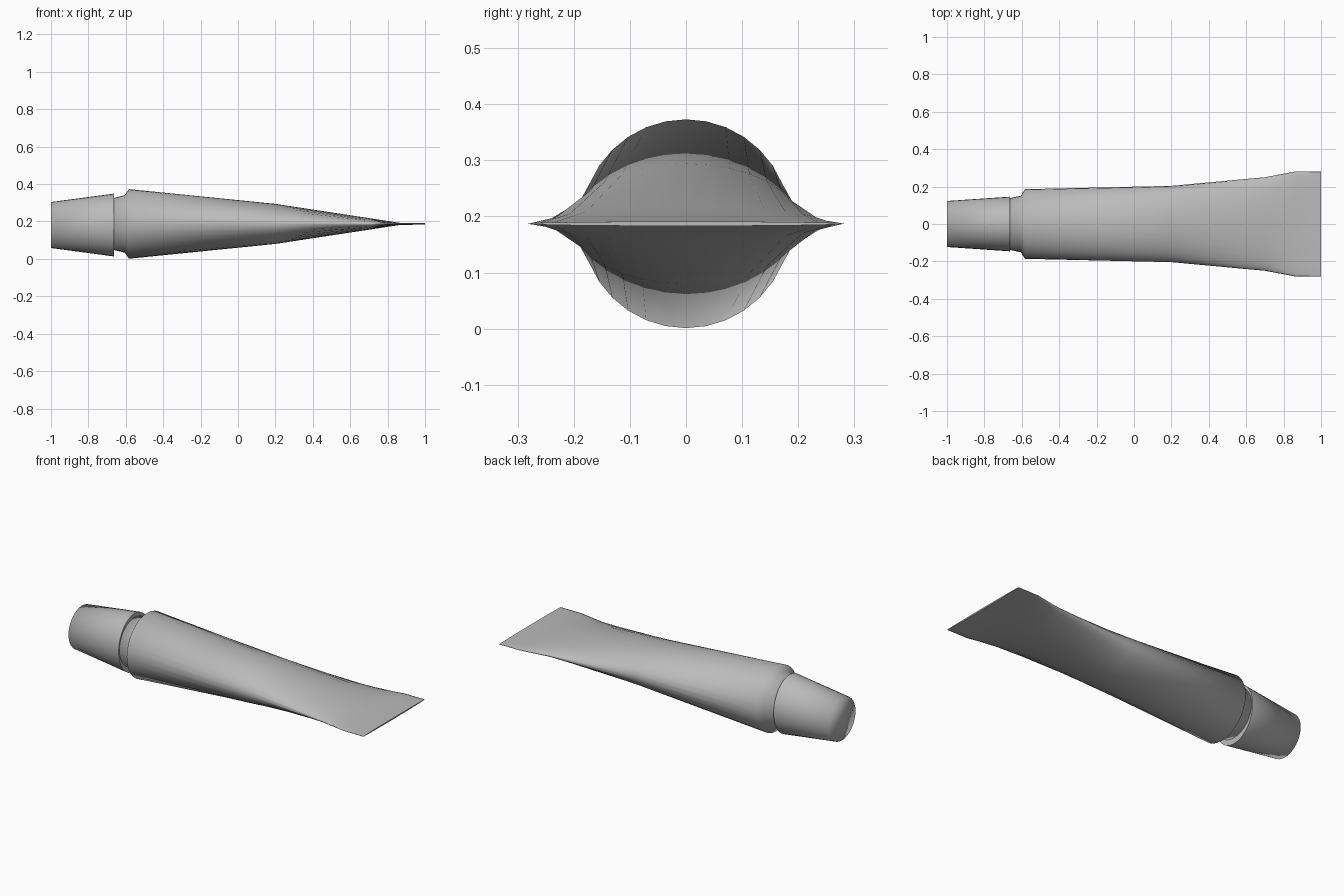
import bpy, bmesh, math

cube = bpy.data.objects.get("Cube")
if cube:
    bpy.data.objects.remove(cube, do_unlink=True)

SIDES = 32

grey = bpy.data.materials.new("matte grey")
grey.use_nodes = True
colour = (0.5, 0.5, 0.5, 1)
grey.diffuse_color = colour
grey.node_tree.nodes["Principled BSDF"].inputs["Base Color"].default_value = colour


def loft(name, sections, height, sharp_last=False):
    """Skin elliptical sections (x, half width, half height) along x and close both ends."""
    bm = bmesh.new()
    rings = []
    for x, wide, tall in sections:
        ring = []
        for i in range(SIDES):
            a = math.tau * i / SIDES
            ring.append(bm.verts.new((x, wide * math.cos(a), height + tall * math.sin(a))))
        rings.append(ring)
    for low, high in zip(rings, rings[1:]):
        for i in range(SIDES):
            j = (i + 1) % SIDES
            bm.faces.new((low[i], low[j], high[j], high[i]))
    bm.faces.new(rings[0])
    end = bm.faces.new(rings[-1])
    bmesh.ops.recalc_face_normals(bm, faces=bm.faces)
    for face in bm.faces:
        face.smooth = True
    if sharp_last:
        for edge in end.edges:
            edge.smooth = False
    mesh = bpy.data.meshes.new(name)
    bm.to_mesh(mesh)
    bm.free()
    mesh.materials.append(grey)
    obj = bpy.data.objects.new(name, mesh)
    bpy.context.collection.objects.link(obj)
    return obj


# Tube: neck, shoulder, round body flattening into the crimped end
loft("tube_body", [
    (-0.68, 0.135, 0.135),
    (-0.605, 0.151, 0.154),
    (-0.583, 0.186, 0.186),
    (0.2, 0.204, 0.107),
    (0.7, 0.25, 0.031),
    (0.87, 0.282, 0.005),
    (1.0, 0.282, 0.004),
], 0.187, sharp_last=True)

# Tapered screw cap
loft("cap", [(-1.0, 0.123, 0.123), (-0.663, 0.146, 0.168)], 0.181, sharp_last=True)
